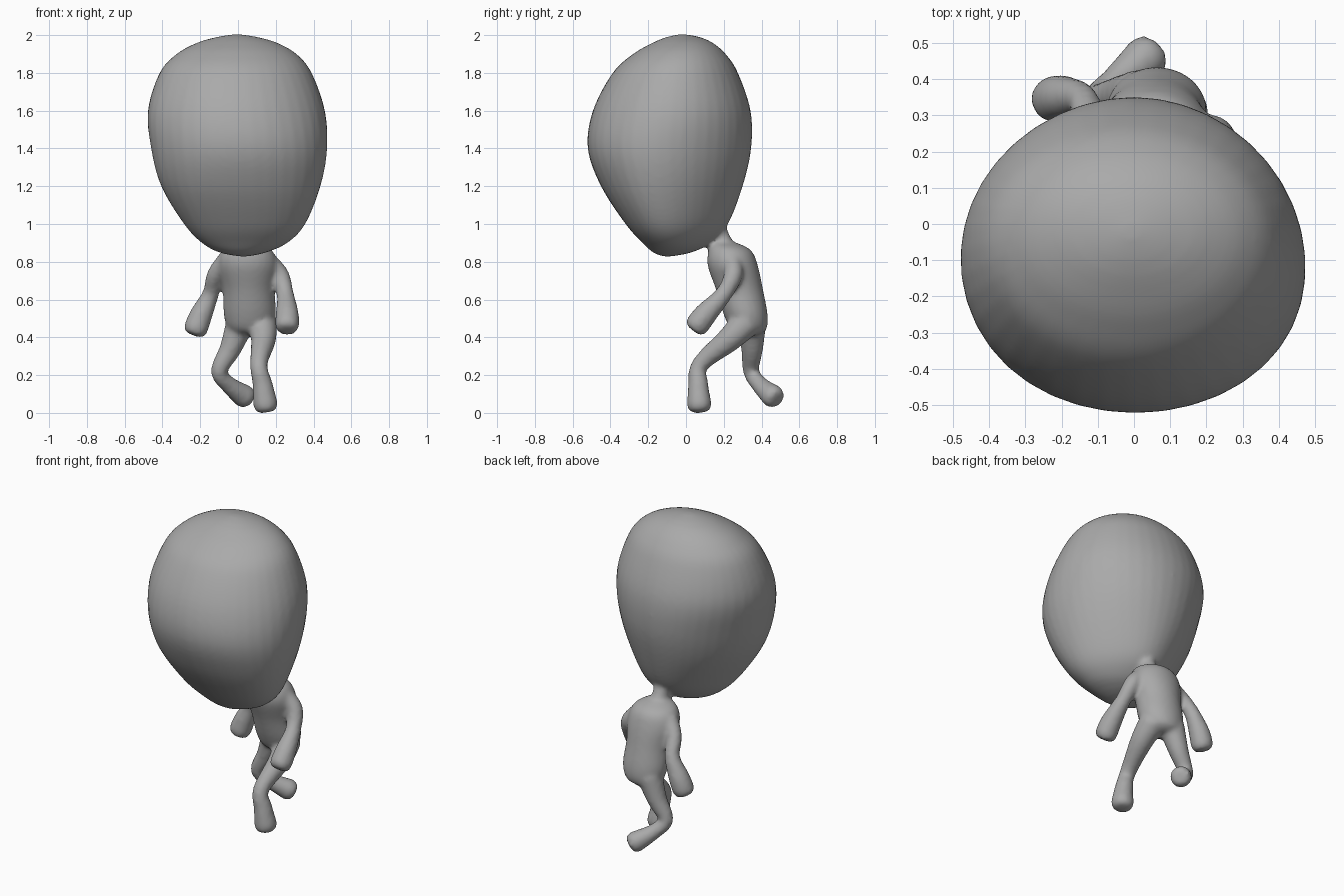
import bpy, bmesh, math
from mathutils import Vector

cube = bpy.data.objects.get("Cube")
if cube:
    bpy.data.objects.remove(cube)

clay = bpy.data.materials.new("clay_grey")
clay.use_nodes = True
GREY = (0.4, 0.4, 0.4, 1)
clay.diffuse_color = GREY
clay.node_tree.nodes["Principled BSDF"].inputs["Base Color"].default_value = GREY

SIDES = 40
ANGLES = [2 * math.pi * i / SIDES for i in range(SIDES)]
bm = bmesh.new()


def smooth_rows(rows, steps=6):
    """Catmull-Rom interpolation through rows of numbers."""
    rows = [Vector(r) for r in rows]
    ext = [rows[0]] + rows + [rows[-1]]
    out = []
    for a, b, c, d in zip(ext, ext[1:], ext[2:], ext[3:]):
        for s in range(steps):
            t = s / steps
            out.append(0.5 * (2 * b + (c - a) * t + (2 * a - 5 * b + 4 * c - d) * t ** 2
                              + (3 * b - a - 3 * c + d) * t ** 3))
    return out + [rows[-1]]


def loft(rings):
    loops = [[bm.verts.new(p) for p in ring] for ring in rings]
    for lo, hi in zip(loops, loops[1:]):
        for i in range(SIDES):
            j = (i + 1) % SIDES
            bm.faces.new((lo[i], lo[j], hi[j], hi[i]))
    bm.faces.new(loops[0][::-1])
    bm.faces.new(loops[-1])


def stack(rows):
    """Level egg sections: z, left x, right x, front y, back y, taper to the back."""
    rings = []
    for z, x0, x1, y0, y1, k in smooth_rows(rows):
        rings.append([((x0 + x1) / 2 + (x1 - x0) / 2 * math.cos(a) * (1 - k * math.sin(a)),
                       (y0 + y1) / 2 + (y1 - y0) / 2 * math.sin(a), z) for a in ANGLES])
    loft(rings)


def limb(rows):
    """Round limb through points x, y, z, radius, with a blunt rounded tip."""
    pts = smooth_rows(rows)
    rings = []

    def ring(centre, axis, radius):
        u = axis.cross(Vector((1, 0.3, 0))).normalized()
        v = axis.cross(u)
        rings.append([centre + radius * (u * math.cos(a) + v * math.sin(a)) for a in ANGLES])

    for i, p in enumerate(pts):
        axis = (pts[min(i + 1, len(pts) - 1)].xyz - pts[max(i - 1, 0)].xyz).normalized()
        ring(p.xyz, axis, p.w)
    for out, scale in ((0.35, 0.95), (0.6, 0.8), (0.72, 0.5)):
        ring(p.xyz + axis * out * p.w, axis, p.w * scale)
    loft(rings)


# Head
stack([(0.828, 0.01, 0.05, -0.12, -0.08, 0), (0.85, -0.1, 0.15, -0.175, 0.03, 0.1),
       (0.9, -0.185, 0.255, -0.23, 0.13, 0.25), (1.0, -0.275, 0.345, -0.32, 0.222, 0.28),
       (1.2, -0.4, 0.43, -0.45, 0.3, 0.18), (1.4, -0.458, 0.47, -0.52, 0.345, 0.1),
       (1.6, -0.477, 0.46, -0.493, 0.342, 0.03), (1.8, -0.415, 0.39, -0.388, 0.275, 0),
       (1.9, -0.325, 0.31, -0.28, 0.21, 0), (1.96, -0.215, 0.205, -0.175, 0.14, 0),
       (1.99, -0.11, 0.1, -0.1, 0.07, 0), (2.003, -0.03, 0.02, -0.04, 0, 0)])
# Torso
stack([(0.41, 0.01, 0.11, 0.3, 0.38, 0), (0.44, -0.05, 0.17, 0.24, 0.425, 0),
       (0.52, -0.075, 0.2, 0.2, 0.432, 0), (0.65, -0.08, 0.195, 0.16, 0.408, 0),
       (0.78, -0.105, 0.21, 0.115, 0.38, 0), (0.86, -0.08, 0.18, 0.12, 0.345, 0),
       (0.9, -0.01, 0.11, 0.14, 0.27, 0)])
# Neck
limb([(0.04, 0.14, 1.02, 0.07), (0.045, 0.18, 0.94, 0.047), (0.05, 0.21, 0.86, 0.06)])
# Left arm, swung forward
limb([(0.15, 0.24, 0.81, 0.05), (0.22, 0.25, 0.73, 0.05), (0.25, 0.2, 0.63, 0.045),
      (0.26, 0.11, 0.53, 0.06), (0.26, 0.065, 0.473, 0.064)])
# Right arm
limb([(-0.06, 0.25, 0.81, 0.05), (-0.12, 0.29, 0.73, 0.045), (-0.145, 0.345, 0.63, 0.044),
      (-0.195, 0.35, 0.52, 0.06), (-0.22, 0.345, 0.455, 0.064)])
# Left leg and foot, stepping forward
limb([(0.125, 0.32, 0.48, 0.08), (0.135, 0.23, 0.39, 0.066), (0.11, 0.075, 0.255, 0.046),
      (0.13, 0.065, 0.15, 0.053), (0.145, 0.07, 0.05, 0.065)])
# Right leg and foot, trailing
limb([(0.01, 0.35, 0.47, 0.075), (-0.04, 0.35, 0.34, 0.058), (-0.1, 0.345, 0.22, 0.043),
      (-0.05, 0.39, 0.15, 0.045), (0.03, 0.457, 0.09, 0.062)])

bmesh.ops.recalc_face_normals(bm, faces=bm.faces)
mesh = bpy.data.meshes.new("figure")
bm.to_mesh(mesh)
bm.free()
mesh.materials.append(clay)
figure = bpy.data.objects.new("figure", mesh)
bpy.context.collection.objects.link(figure)

# Fuse the parts into one soft skin
fuse = figure.modifiers.new("fuse", "REMESH")
fuse.mode = "VOXEL"
fuse.voxel_size = 0.014
fuse.use_smooth_shade = True
soften = figure.modifiers.new("soften", "SMOOTH")
soften.factor = 0.5
soften.iterations = 5
